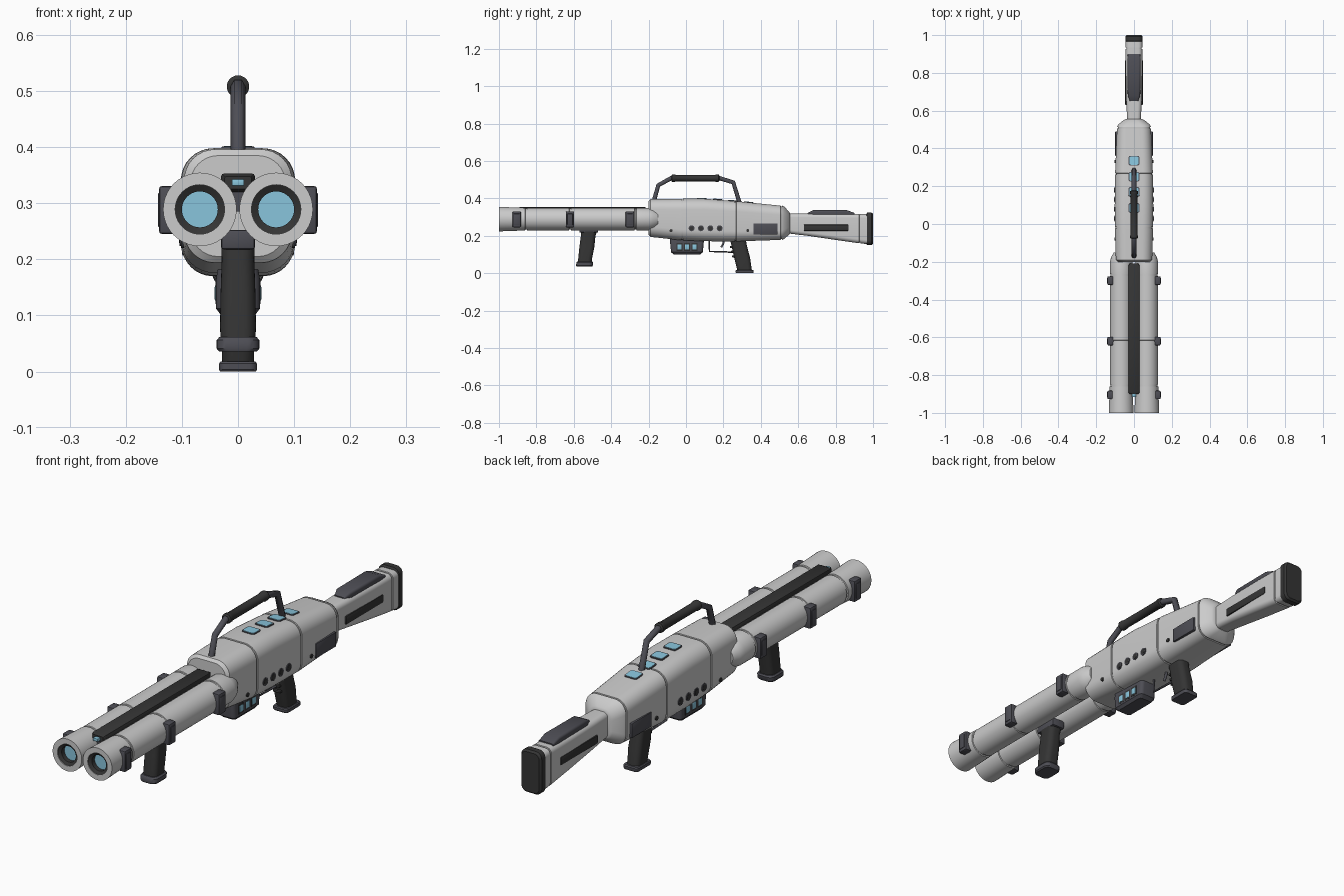
import bpy, bmesh, math
from mathutils import Vector


def material(name, c):
    m = bpy.data.materials.new(name)
    m.diffuse_color = (*c, 1)
    return m


BLACK = material("rubber_black", (0.035, 0.035, 0.035))
METAL = material("gunmetal", (0.075, 0.075, 0.09))
BLUE = material("light_blue", (0.25, 0.56, 0.72))
GREY = material("shell_grey", (0.6, 0.6, 0.62))


def finish(name, bm, mat, angle=32):
    bmesh.ops.recalc_face_normals(bm, faces=bm.faces)
    me = bpy.data.meshes.new(name)
    bm.to_mesh(me)
    bm.free()
    me.shade_smooth()
    me.set_sharp_from_angle(angle=math.radians(angle))
    ob = bpy.data.objects.new(name, me)
    bpy.context.collection.objects.link(ob)
    me.materials.append(mat)
    return ob


def skin(name, rings, mat, caps=True):
    bm = bmesh.new()
    vs = [[bm.verts.new(p) for p in r] for r in rings]
    n = len(vs[0])
    for a, b in zip(vs, vs[1:]):
        for i in range(n):
            bm.faces.new((a[i], a[(i + 1) % n], b[(i + 1) % n], b[i]))
    if caps:
        bm.faces.new(vs[0])
        bm.faces.new(vs[-1])
    return finish(name, bm, mat)


def loft(name, secs, mat, axis="y", seg=6):
    """Rounded-rectangle sections: (position, half width, low, high, corner radius)."""
    rings = []
    for pos, hw, lo, hi, r in secs:
        ring = []
        for k, (cu, cv) in enumerate(((hw - r, hi - r), (r - hw, hi - r), (r - hw, lo + r), (hw - r, lo + r))):
            for j in range(seg + 1):
                a = math.pi / 2 * (k + j / seg)
                u, v = cu + r * math.cos(a), cv + r * math.sin(a)
                ring.append((u, pos, v) if axis == "y" else (u, v, pos))
        rings.append(ring)
    return skin(name, rings, mat)


def lathe(name, prof, x, z, mat, caps=True, n=40):
    """Revolve (y, radius) points around a line along y."""
    return skin(name, [[(x + r * math.cos(2 * math.pi * i / n), y, z + r * math.sin(2 * math.pi * i / n))
                        for i in range(n)] for y, r in prof], mat, caps)


def box(name, c, size, mat, bevel=0.006):
    bm = bmesh.new()
    bmesh.ops.create_cube(bm, size=1)
    for v in bm.verts:
        v.co = Vector([v.co[i] * size[i] + c[i] for i in range(3)])
    if bevel:
        bmesh.ops.bevel(bm, geom=bm.edges[:], offset=bevel, segments=2, profile=0.5, affect="EDGES")
    return finish(name, bm, mat)


def disc(name, x, y, z, r, depth, mat):
    n = 16
    return skin(name, [[(x + d, y + r * math.cos(2 * math.pi * i / n), z + r * math.sin(2 * math.pi * i / n))
                        for i in range(n)] for d in (-depth / 2, depth / 2)], mat)


def tube(name, pts, r, mat, res=1):
    cu = bpy.data.curves.new(name, "CURVE")
    cu.dimensions = "3D"
    cu.bevel_depth, cu.bevel_resolution, cu.use_fill_caps = r, res, True
    sp = cu.splines.new("POLY")
    sp.points.add(len(pts) - 1)
    for p, q in zip(sp.points, pts):
        p.co = (*q, 1)
    cu.materials.append(mat)
    ob = bpy.data.objects.new(name, cu)
    bpy.context.collection.objects.link(ob)
    bpy.context.view_layer.objects.active = ob
    ob.select_set(True)
    bpy.ops.object.convert(target="MESH")
    ob.select_set(False)


def seam(y, hw, lo, hi, r, g=0.004):
    """Four sections making a narrow groove."""
    return [(y - g, hw, lo, hi, r), (y - g * 0.8, hw - g, lo + g, hi - g, r - g),
            (y + g * 0.8, hw - g, lo + g, hi - g, r - g), (y + g, hw, lo, hi, r)]


# main housing
loft("housing", [(-0.2, 0.085, 0.205, 0.385, 0.05), (-0.19, 0.096, 0.194, 0.396, 0.055)]
     + seam(-0.02, 0.101, 0.176, 0.398, 0.058) + [(0.1, 0.102, 0.171, 0.398, 0.058)]
     + seam(0.265, 0.1, 0.17, 0.385, 0.055)
     + seam(0.51, 0.09, 0.178, 0.361, 0.05)
     + [(0.525, 0.085, 0.183, 0.356, 0.05), (0.55, 0.055, 0.205, 0.33, 0.04), (0.555, 0.045, 0.21, 0.322, 0.035)],
     GREY, seg=8)

# twin barrels with muzzle rings, lenses and side clamps
for s, side in ((-1, "left"), (1, "right")):
    x, z = s * 0.068, 0.289
    prof = [(-0.97, 0.044), (-1.0, 0.044), (-1.0, 0.0655), (-0.93, 0.063), (-0.86, 0.0605)]
    for y in (-0.855, -0.62, -0.27):
        prof += [(y - 0.005, 0.0595), (y - 0.004, 0.056), (y + 0.004, 0.056), (y + 0.005, 0.0595)]
    prof += [(-0.2, 0.0595), (-0.175, 0.053), (-0.15, 0.038)]
    lathe(side + "_barrel", prof, x, z, GREY)
    lathe(side + "_muzzle_ring", [(-0.965, 0.044), (-0.997, 0.044), (-0.99, 0.032), (-0.965, 0.032)], x, z, BLACK, False)
    lathe(side + "_lens", [(-0.972, 0.033), (-0.966, 0.033)], x, z, BLUE)
    for i, y in enumerate((-0.905, -0.62, -0.3)):
        box(f"{side}_clamp_{i}", (s * 0.124, y, 0.288), (0.034, 0.045, 0.086), METAL)
        box(f"{side}_clamp_pad_{i}", (s * 0.14, y, 0.288), (0.006, 0.03, 0.06), METAL, 0.002)

    # housing side details
    for i in range(4):
        y = 0.03 + 0.05 * i
        disc(f"{side}_port_rim_{i}", s * 0.101, y, 0.24, 0.016, 0.006, METAL)
        disc(f"{side}_port_{i}", s * 0.102, y, 0.24, 0.011, 0.006, BLACK)
    for i, y in enumerate((-0.08, 0.33)):
        disc(f"{side}_screw_{i}", s * 0.098, y, 0.228, 0.008, 0.008, BLACK)
    p = box(side + "_side_panel", (s * 0.093, 0.425, 0.236), (0.014, 0.13, 0.06), METAL, 0.004)
    # stock inset strip
    box(side + "_stock_strip", (s * 0.041, 0.75, 0.243), (0.011, 0.24, 0.034), BLACK, 0.004)

# rail between the barrels with a small front light
loft("top_rail", [(-0.9, 0.024, 0.325, 0.348, 0.004), (-0.89, 0.03, 0.32, 0.353, 0.005),
                  (-0.22, 0.03, 0.32, 0.353, 0.005), (-0.21, 0.024, 0.325, 0.348, 0.004)], BLACK, seg=2)
box("rail_mount", (0, -0.56, 0.305), (0.03, 0.66, 0.04), METAL, 0)
box("rail_light", (0, -0.906, 0.337), (0.022, 0.022, 0.012), BLUE, 0.002)

# indicator windows on the housing top
for i, (y, z, slope) in enumerate(((0.085, 0.398, 0.01), (0.17, 0.3935, 0.06), (0.25, 0.3865, 0.08), (0.335, 0.378, 0.098))):
    for nm, hw, hl, t, m in (("frame", 0.029, 0.026, 0.0025, METAL), ("window", 0.025, 0.022, 0.004, BLUE)):
        ob = loft(f"top_{nm}_{i}", [(-0.006, hw, -hl, hl, 0.01), (t, hw, -hl, hl, 0.01)], m, "z", 4)
        ob.location = (0, y, z)
        ob.rotation_euler.x = -slope

# shoulder stock, butt pad, cheek rest
loft("stock", [(0.545, 0.036, 0.213, 0.318, 0.02), (0.65, 0.041, 0.2, 0.318, 0.02), (0.8, 0.044, 0.178, 0.318, 0.022)]
     + seam(0.93, 0.044, 0.16, 0.317, 0.022) + [(0.97, 0.044, 0.155, 0.315, 0.022)], GREY)
loft("butt_pad", [(0.965, 0.04, 0.155, 0.318, 0.022), (0.969, 0.046, 0.15, 0.324, 0.026),
                  (0.992, 0.046, 0.15, 0.324, 0.026), (1.0, 0.039, 0.157, 0.317, 0.02)], BLACK)
loft("cheek_rest", [(0.65, 0.022, 0.305, 0.322, 0.006), (0.68, 0.033, 0.305, 0.337, 0.01),
                    (0.86, 0.035, 0.305, 0.337, 0.01), (0.9, 0.033, 0.305, 0.322, 0.006)], METAL)

# carry handle
tube("handle_frame", [(0, -0.172, 0.385), (0, -0.148, 0.47), (0, -0.08, 0.508), (0, 0.18, 0.508),
                      (0, 0.253, 0.485), (0, 0.288, 0.37)], 0.0135, METAL)
lathe("handle_grip", [(-0.078, 0.014), (-0.074, 0.02), (-0.06, 0.02), (-0.056, 0.0175), (0.156, 0.0175),
                      (0.16, 0.02), (0.174, 0.02), (0.178, 0.014)], 0, 0.508, BLACK, n=20)

# power module under the housing
loft("under_module", [(0.1, 0.03, -0.065, 0.075, 0.012), (0.112, 0.039, -0.08, 0.09, 0.016),
                      (0.165, 0.039, -0.085, 0.095, 0.016), (0.19, 0.035, -0.085, 0.095, 0.016)], METAL, "z")
for s, side in ((-1, "left"), (1, "right")):
    for i in range(3):
        box(f"{side}_module_light_{i}", (s * 0.038, -0.035 + 0.04 * i, 0.14), (0.007, 0.024, 0.028), BLUE, 0.003)
        box(f"{side}_module_frame_{i}", (s * 0.037, -0.035 + 0.04 * i, 0.14), (0.006, 0.033, 0.042), BLACK, 0.002)

# trigger guard, trigger, rear grip
tube("trigger_guard", [(0, 0.125, 0.18), (0, 0.125, 0.116), (0, 0.27, 0.112)], 0.005, METAL)
tube("trigger", [(0, 0.205, 0.18), (0, 0.198, 0.155), (0, 0.188, 0.138)], 0.006, METAL)
loft("rear_grip", [(0.19, 0.03, 0.232, 0.318, 0.022), (0.15, 0.028, 0.243, 0.325, 0.022),
                   (0.08, 0.03, 0.258, 0.343, 0.022), (0.01, 0.028, 0.276, 0.353, 0.022)], BLACK, "z")
for i, z in enumerate((0.14, 0.115, 0.09)):
    box(f"finger_ridge_{i}", (0, 0.302 - 0.057 + (0.14 - z) * 0.22, z), (0.034, 0.02, 0.01), BLACK, 0.003)
loft("rear_grip_base", [(0.0, 0.032, 0.268, 0.36, 0.012), (0.004, 0.034, 0.265, 0.362, 0.014),
                        (0.014, 0.034, 0.265, 0.362, 0.014), (0.018, 0.031, 0.268, 0.358, 0.012)], METAL, "z")

# forward grip
box("front_grip_mount", (0, -0.52, 0.235), (0.06, 0.1, 0.035), METAL, 0.005)
loft("front_grip", [(0.225, 0.03, -0.56, -0.475, 0.022), (0.2, 0.029, -0.562, -0.484, 0.022),
                    (0.14, 0.031, -0.57, -0.49, 0.022), (0.08, 0.032, -0.576, -0.502, 0.022),
                    (0.055, 0.031, -0.578, -0.504, 0.022)], BLACK, "z")
loft("front_grip_base", [(0.036, 0.034, -0.586, -0.502, 0.02), (0.041, 0.038, -0.588, -0.498, 0.022),
                         (0.056, 0.038, -0.586, -0.496, 0.022), (0.062, 0.033, -0.582, -0.5, 0.02)], METAL, "z")
